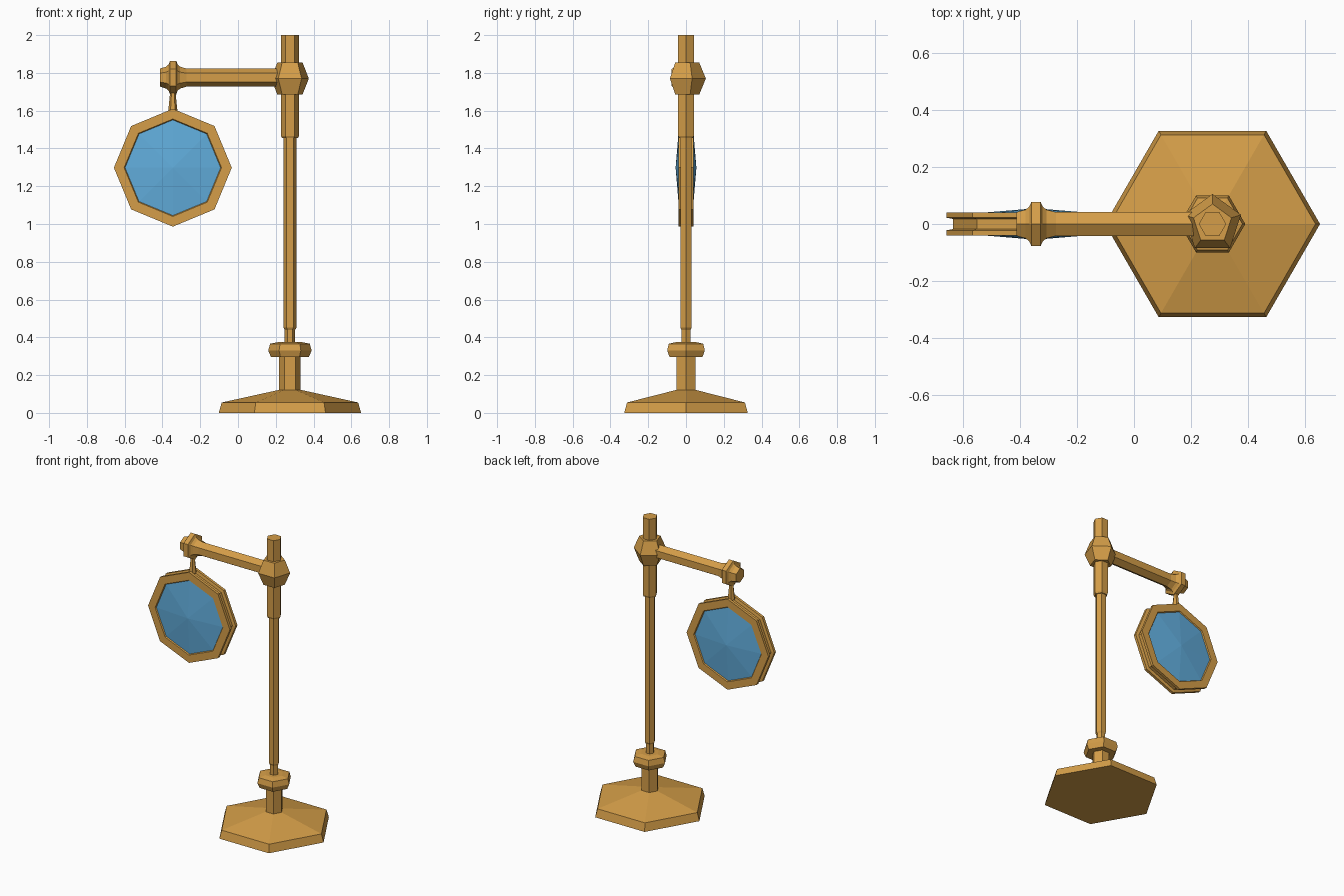
import bpy, bmesh
from math import cos, sin, radians, tau
from mathutils import Vector

cube = bpy.data.objects.get("Cube")
if cube:
    bpy.data.objects.remove(cube, do_unlink=True)


def material(name, rgb):
    m = bpy.data.materials.new(name)
    m.use_nodes = True
    m.diffuse_color = (*rgb, 1)
    m.node_tree.nodes["Principled BSDF"].inputs["Base Color"].default_value = (*rgb, 1)
    return m


BRASS = material("brass", (0.66, 0.34, 0.065))
GLASS = material("blue glass", (0.12, 0.42, 0.72))

# Maps (across, across, along) to world directions for each lathe axis
AXES = {
    "X": lambda a, b, h: Vector((h, a, b)),
    "Y": lambda a, b, h: Vector((a, h, b)),
    "Z": lambda a, b, h: Vector((a, b, h)),
}


def lathe(name, profile, centre, axis="Z", sides=6, phase=0, mat=BRASS, ring=False):
    """Turn a (radius, height) profile into a faceted solid, or a closed ring."""
    bm = bmesh.new()
    place, centre = AXES[axis], Vector(centre)
    loops = []
    for r, h in profile:
        if r == 0:
            loops.append([bm.verts.new(centre + place(0, 0, h))] * sides)
            continue
        angles = [radians(phase) + tau * i / sides for i in range(sides)]
        loops.append([bm.verts.new(centre + place(r * cos(a), r * sin(a), h)) for a in angles])
    pairs = list(zip(loops, loops[1:]))
    if ring:
        pairs.append((loops[-1], loops[0]))
    for low, high in pairs:
        for i in range(sides):
            j = (i + 1) % sides
            corners = dict.fromkeys((low[i], low[j], high[j], high[i]))
            bm.faces.new(list(corners))
    if not ring:
        for loop in (loops[0], loops[-1]):
            if loop[0] is not loop[1]:
                bm.faces.new(loop)
    bmesh.ops.recalc_face_normals(bm, faces=bm.faces)
    mesh = bpy.data.meshes.new(name)
    bm.to_mesh(mesh)
    bm.free()
    mesh.materials.append(mat)
    obj = bpy.data.objects.new(name, mesh)
    bpy.context.collection.objects.link(obj)
    return obj


POST = (0.275, 0, 0)
ARM = (0, 0, 1.775)
LENS = (-0.345, 0, 1.298)

# Stand
lathe("base", [(0.377, 0), (0.361, 0.055), (0.057, 0.122)], POST)
lathe("base_column", [(0.057, 0.11), (0.057, 0.3)], POST)
lathe("base_collar", [(0.1, 0.295), (0.115, 0.33), (0.105, 0.366), (0.06, 0.375)], POST)
lathe("neck", [(0.028, 0.37), (0.028, 0.45)], POST)
lathe("pole", [(0.028, 0.44), (0.035, 0.452), (0.035, 1.47)], POST)
lathe("upper_sleeve", [(0.042, 1.455), (0.048, 1.467), (0.048, 2)], POST)
lathe("joint", [(0.07, 1.685), (0.105, 1.77), (0.07, 1.855)], POST, sides=5, phase=90)

# Arm and its end knob
lathe("arm", [(0.048, -0.3), (0.048, 0.25)], ARM, "X", phase=30)
lathe("arm_knob",
      [(0.048, -0.412), (0.058, -0.38), (0.07, -0.367), (0.089, -0.36), (0.089, -0.327),
       (0.07, -0.32), (0.058, -0.307), (0.048, -0.273)], ARM, "X", phase=30)
lathe("hanger", [(0.025, 1.595), (0.02, 1.64), (0.013, 1.71)], (LENS[0], 0, 0))

# Lens frame with a groove round its rim
front = [(0.25, 0.03), (0.258, 0.041), (0.312, 0.041), (0.312, 0.022), (0.29, 0.018)]
back = [(r, -h) for r, h in reversed(front)]
lathe("lens_frame", front + back, LENS, "Y", sides=8, ring=True)
lathe("lens", [(0, -0.055), (0.254, -0.034), (0.254, 0.034), (0, 0.055)],
      LENS, "Y", sides=8, mat=GLASS)
